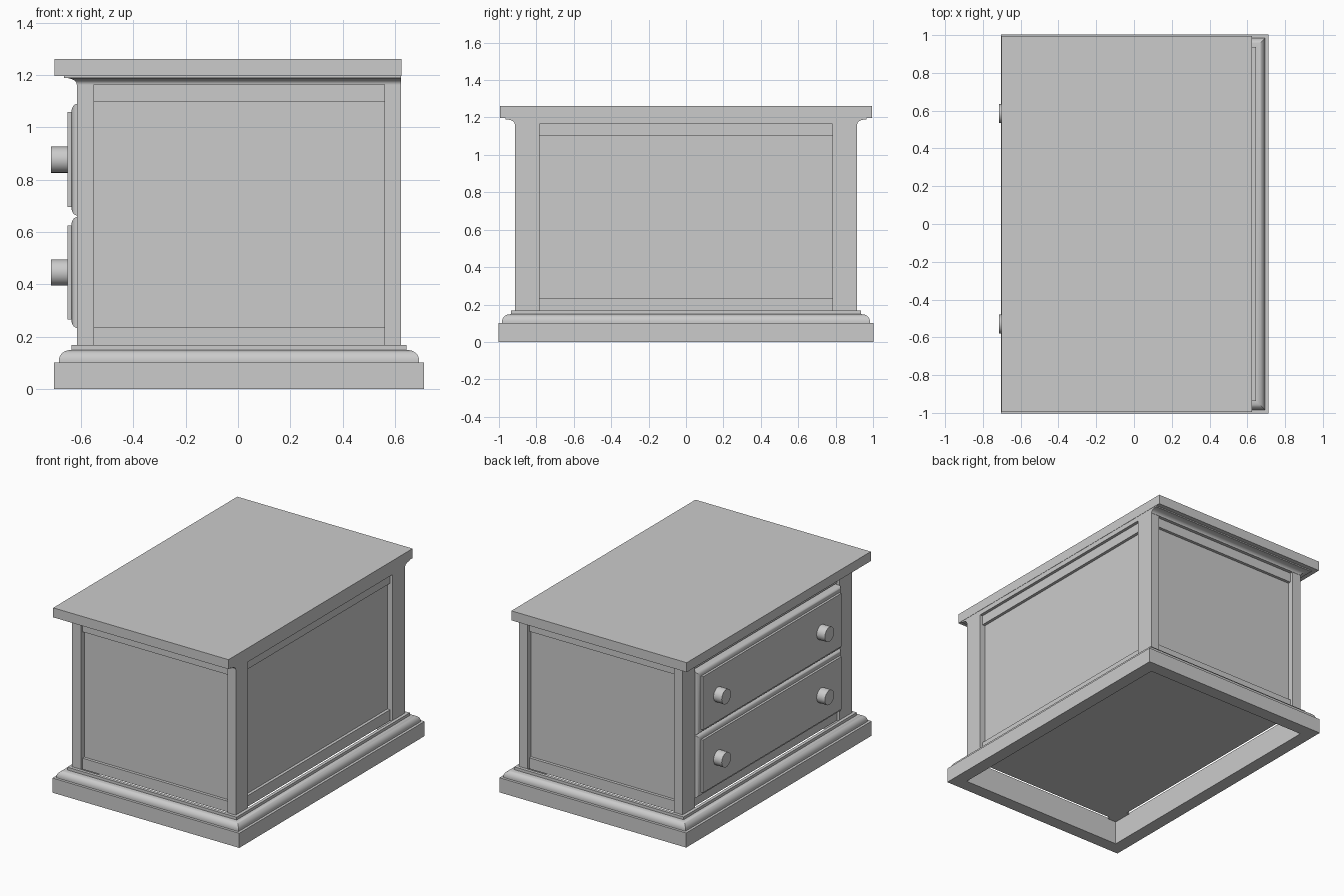
import bpy
import bmesh
from math import sin, cos, pi, radians
from mathutils import Matrix

if "Cube" in bpy.data.objects:
    bpy.data.objects.remove(bpy.data.objects["Cube"])

grey = bpy.data.materials.new("plain grey")
grey.use_nodes = True
COLOUR = (0.6, 0.6, 0.6, 1)
grey.diffuse_color = COLOUR
grey.node_tree.nodes["Principled BSDF"].inputs["Base Color"].default_value = COLOUR


def finish(name, bm):
    """Turn a bmesh into a named object with smooth curves and sharp edges."""
    bmesh.ops.recalc_face_normals(bm, faces=bm.faces)
    mesh = bpy.data.meshes.new(name)
    bm.to_mesh(mesh)
    bm.free()
    mesh.materials.append(grey)
    obj = bpy.data.objects.new(name, mesh)
    bpy.context.collection.objects.link(obj)
    bpy.ops.object.select_all(action='DESELECT')
    obj.select_set(True)
    bpy.context.view_layer.objects.active = obj
    bpy.ops.object.shade_smooth_by_angle(angle=radians(32))
    return obj


def box(name, x, y, z):
    bm = bmesh.new()
    bmesh.ops.create_cube(bm, size=1)
    for v in bm.verts:
        v.co = [lo + (c + 0.5) * (hi - lo) for c, (lo, hi) in zip(v.co, (x, y, z))]
    return finish(name, bm)


def loft(name, rings, closed=False):
    """Skin a stack of four-cornered rings."""
    bm = bmesh.new()
    loops = [[bm.verts.new(p) for p in ring] for ring in rings]
    pairs = list(zip(loops, loops[1:]))
    if closed:
        pairs.append((loops[-1], loops[0]))
    else:
        bm.faces.new(loops[0])
        bm.faces.new(loops[-1])
    for a, b in pairs:
        for i in range(4):
            j = (i + 1) % 4
            bm.faces.new((a[i], a[j], b[j], b[i]))
    return finish(name, bm)


# Carcass extents
X0, X1, Y = -0.615, 0.623, 0.914
PX0, PX1, PY = -0.55, 0.56, 0.782
FLOOR, PANEL_TOP, TOP = 0.16, 1.165, 1.197
RAIL_IN, PANEL_IN = 0.02, 0.04


def level(grow, z, back=1):
    """Carcass outline grown outwards at height z."""
    a, b, c = X0 - grow, X1 + grow * back, Y + grow
    return [(a, -c, z), (b, -c, z), (b, c, z), (a, c, z)]


# Hollow plinth with a rounded moulding and a small step
ovolo = [(0.028 + 0.042 * cos(t), 0.108 + 0.04 * sin(t))
         for t in (i * pi / 16 for i in range(9))]
plinth = [(0, 0), (0.088, 0), (0.088, 0.1), (0.07, 0.1)] + ovolo + [(0.022, 0.148), (0.022, 0.167), (0, 0.167)]
loft("plinth", [level(g, z) for g, z in plinth], closed=True)

# Top board and the cove below it, flush at the back
box("top_board", (-0.702, X1 + 0.002), (-0.995, 0.995), (TOP, 1.262))
cove = [(0.045 - 0.043 * cos(t), PANEL_TOP + 0.024 * sin(t))
        for t in (i * pi / 16 for i in range(9))]
loft("cove_moulding", [level(0, PANEL_TOP, 0)] + [level(g, z, 0) for g, z in cove]
     + [level(0.05, 1.189, 0), level(0.05, TOP, 0)])

# Corner posts
for sx, xs in (("front", (X0, PX0)), ("back", (PX1, X1))):
    for sy, s in (("left", -1), ("right", 1)):
        box(f"{sx}_{sy}_post", xs, sorted((s * PY, s * Y)), (FLOOR, PANEL_TOP))

# Recessed panels as one core, with top and bottom rails standing proud of it
for name, inset, z in (("panel_core", PANEL_IN, (FLOOR, PANEL_TOP)),
                       ("bottom_rails", RAIL_IN, (FLOOR, 0.235)),
                       ("top_rails", RAIL_IN, (1.1, PANEL_TOP))):
    box(name, (X0 + inset, X1 - inset), (-Y + inset, Y - inset), z)

# Drawers with rounded edges, raised fronts and knobs
DRAWER_Y = 0.78
EDGE = [(0.03 * (1 - cos(t)), -0.022 * sin(t)) for t in (i * pi / 16 for i in range(9))]


def drawer_ring(inset, x, low, high):
    y, a, b = DRAWER_Y - inset, low + inset, high - inset
    return [(x, -y, a), (x, y, a), (x, y, b), (x, -y, b)]


for label, low, high in (("lower", 0.233, 0.657), ("upper", 0.663, 1.09)):
    profile = [(0, X0 + 0.05)] + [(i, X0 + d) for i, d in EDGE]
    profile += [(0.032, X0 - 0.022), (0.032, X0 - 0.038)]
    loft(f"{label}_drawer", [drawer_ring(i, x, low, high) for i, x in profile])
    for side, y in (("left", -0.53), ("right", 0.585)):
        bm = bmesh.new()
        place = Matrix.Translation((-0.68, y, (low + high) / 2)) @ Matrix.Rotation(pi / 2, 4, 'Y')
        bmesh.ops.create_cone(bm, cap_ends=True, segments=32, radius1=0.05, radius2=0.05,
                              depth=0.07, matrix=place)
        finish(f"{label}_{side}_knob", bm)
